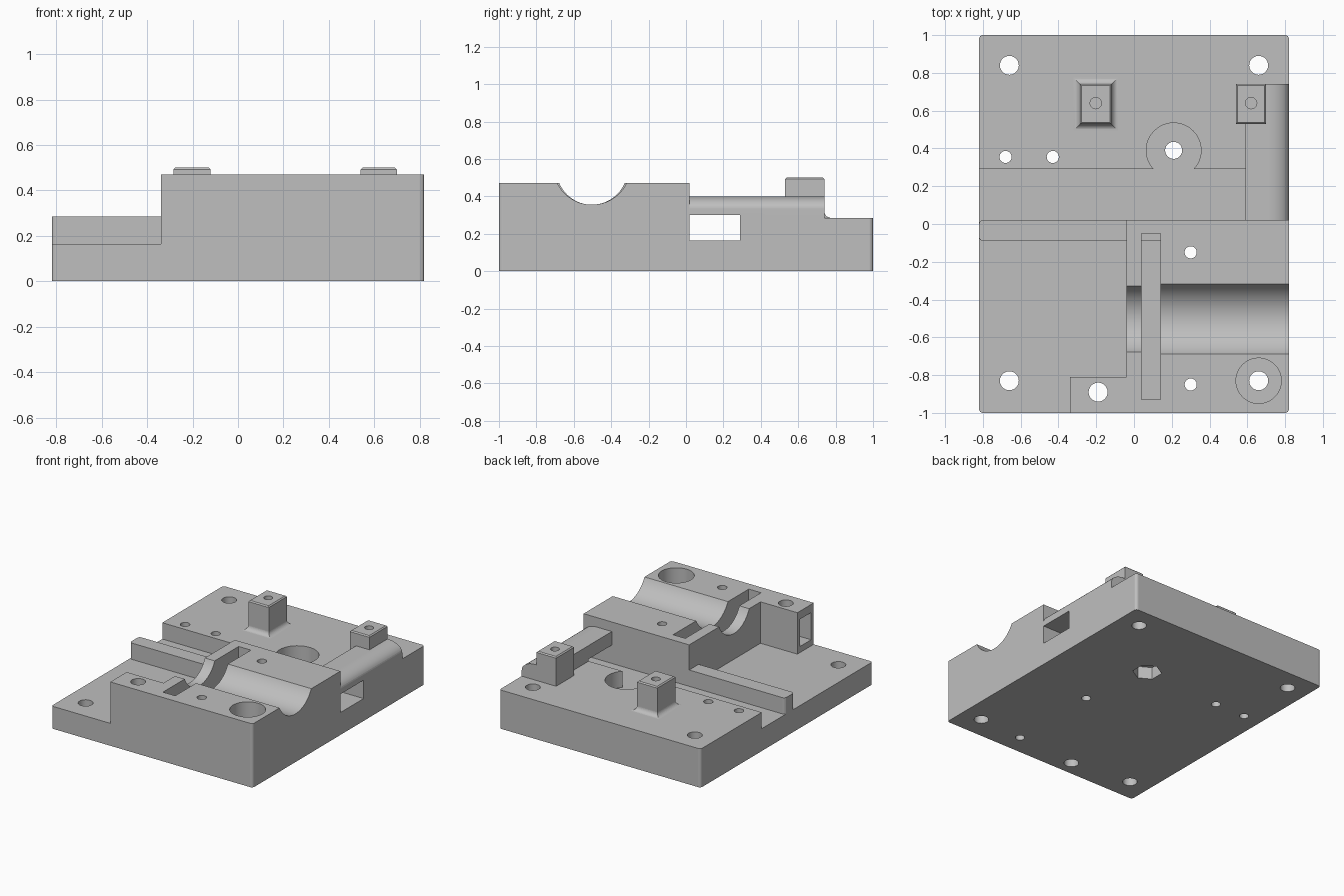
import bpy, bmesh, math
from mathutils import Matrix

if "Cube" in bpy.data.objects:
    bpy.data.objects.remove(bpy.data.objects["Cube"], do_unlink=True)

GREY = (0.52, 0.52, 0.52, 1)
grey = bpy.data.materials.new("plain grey")
grey.use_nodes = True
grey.diffuse_color = GREY
grey.node_tree.nodes["Principled BSDF"].inputs["Base Color"].default_value = GREY

W, FLOOR, DECK, TOP = 0.82, 0.165, 0.285, 0.47


def to_object(name, bm):
    bmesh.ops.recalc_face_normals(bm, faces=bm.faces)
    mesh = bpy.data.meshes.new(name)
    bm.to_mesh(mesh)
    bm.free()
    mesh.materials.append(grey)
    obj = bpy.data.objects.new(name, mesh)
    bpy.context.collection.objects.link(obj)
    return obj


def loft(name, rings, rounds=(), radius=0.02):
    """Solid through stacked rings; listed corners get rounded edges."""
    bm = bmesh.new()
    loops = [[bm.verts.new(p) for p in ring] for ring in rings]
    n = len(loops[0])
    for a, b in zip(loops, loops[1:]):
        for i in range(n):
            j = (i + 1) % n
            bm.faces.new((a[i], a[j], b[j], b[i]))
    bm.faces.new(loops[0][::-1])
    bm.faces.new(loops[-1])
    if rounds:
        edges = [bm.edges.get((loops[0][i], loops[1][i])) for i in rounds]
        bmesh.ops.bevel(bm, geom=edges, offset=radius, segments=4,
                        profile=0.5, affect='EDGES')
    return to_object(name, bm)


def prism(name, outline, z0, z1, rounds=()):
    return loft(name, [[(x, y, z) for x, y in outline] for z in (z0, z1)], rounds)


def rect(x0, x1, y0, y1):
    return [(x0, y0), (x1, y0), (x1, y1), (x0, y1)]


def box(x0, x1, y0, y1, z0, z1):
    return prism("cutter", rect(x0, x1, y0, y1), z0, z1)


def drill(x, y, r, z0=-0.1, z1=0.7, sides=48):
    bm = bmesh.new()
    bmesh.ops.create_cone(bm, cap_ends=True, segments=sides, radius1=r, radius2=r,
                          depth=z1 - z0,
                          matrix=Matrix.Translation((x, y, (z0 + z1) / 2)))
    return to_object("cutter", bm)


def trough(x0, x1, y, z, r):
    bm = bmesh.new()
    place = Matrix.Translation(((x0 + x1) / 2, y, z)) @ Matrix.Rotation(math.pi / 2, 4, 'Y')
    bmesh.ops.create_cone(bm, cap_ends=True, segments=96, radius1=r, radius2=r,
                          depth=x1 - x0, matrix=place)
    return to_object("cutter", bm)


def finish(obj, cutters=()):
    bpy.ops.object.select_all(action='DESELECT')
    obj.select_set(True)
    bpy.context.view_layer.objects.active = obj
    for c in cutters:
        c.hide_render = True
        mod = obj.modifiers.new("cut", 'BOOLEAN')
        mod.operation, mod.solver, mod.object = 'DIFFERENCE', 'EXACT', c
        bpy.ops.object.modifier_apply(modifier=mod.name)
        bpy.data.objects.remove(c, do_unlink=True)
    bpy.ops.object.shade_smooth_by_angle(angle=math.radians(10))
    normals = obj.modifiers.new("even normals", 'WEIGHTED_NORMAL')
    normals.keep_sharp = True


# Screw holes: x, y, radius
back_holes = [(-0.66, 0.84, 0.05), (0.66, 0.84, 0.05),
              (-0.68, 0.355, 0.032), (-0.43, 0.355, 0.032)]
block_holes = [(0.30, -0.15, 0.032), (0.30, -0.85, 0.032), (-0.19, -0.89, 0.05)]
base_holes = [(-0.66, -0.83, 0.05), (0.66, -0.83, 0.05), (0.21, 0.39, 0.045)]

# Base plate with a hex nut pocket underneath
base = prism("base_plate", rect(-W, W, -1, 1), 0, FLOOR, range(4))
finish(base, [drill(*h) for h in back_holes + block_holes + base_holes]
       + [drill(0.21, 0.39, 0.1, -0.1, 0.09, 6)])

# Raised rear deck with a round pocket open to the channel
deck = prism("rear_deck", rect(-W, W, 0.29, 1), FLOOR, DECK, (2, 3))
finish(deck, [drill(*h) for h in back_holes] + [drill(0.21, 0.39, 0.145)])

# Clamp block: cradle, cross slot, counterbore and side nut pocket
outline = [(-0.34, -1), (W, -1), (W, 0.02), (-0.04, 0.02), (-0.04, -0.81), (-0.34, -0.81)]
block = prism("clamp_block", outline, FLOOR, TOP, (1,))
finish(block, [
    trough(0.09, 1, -0.503, 0.561, 0.206),
    trough(-0.2, 0.1, -0.503, 0.545, 0.19),
    box(0.04, 0.14, -0.93, -0.09, 0.05, 0.7),
    box(0.04, 0.14, -0.15, -0.05, DECK, 0.7),
    box(-0.5, -0.11, -0.97, -0.84, 0.21, 0.41),
    drill(0.66, -0.83, 0.12),
] + [drill(*h) for h in block_holes])

# Guide rail along the channel
finish(prism("guide_rail", rect(-W, -0.04, -0.09, 0.02), FLOOR, DECK, (0, 3)))

# Bridge with a rounded outer shoulder, tunnelled by the channel
shoulder = [(0.71 + 0.11 * math.cos(a), 0.33 + 0.07 * math.sin(a))
            for a in (math.pi / 2 * i / 12 for i in range(13))]
section = [(0.59, DECK), (W, DECK)] + shoulder + [(0.59, 0.40)]
bridge = loft("side_bridge", [[(x, y, z) for x, z in section] for y in (0.02, 0.74)])
finish(bridge, [box(0.4, 1, -0.1, 0.29, 0.1, 0.30)])


# Screw posts with chamfered tops, one with a flared foot
def post(name, x0, x1, steps):
    rings = [[(x, y, z) for x, y in rect(x0 - d, x1 + d, 0.53 - d, 0.74 + d)]
             for d, z in steps]
    finish(loft(name, rings), [drill((x0 + x1) / 2, 0.64, 0.03, 0.38)])


R = 0.035
tip = [(0, 0.492), (-0.008, 0.50)]
flare = [(R * (1 - math.sin(a)), DECK + R * (1 - math.cos(a)))
         for a in (math.pi / 2 * i / 8 for i in range(9))]
post("left_post", 0.54, 0.70, [(0, DECK)] + tip)
post("right_post", -0.285, -0.12, flare + tip)
